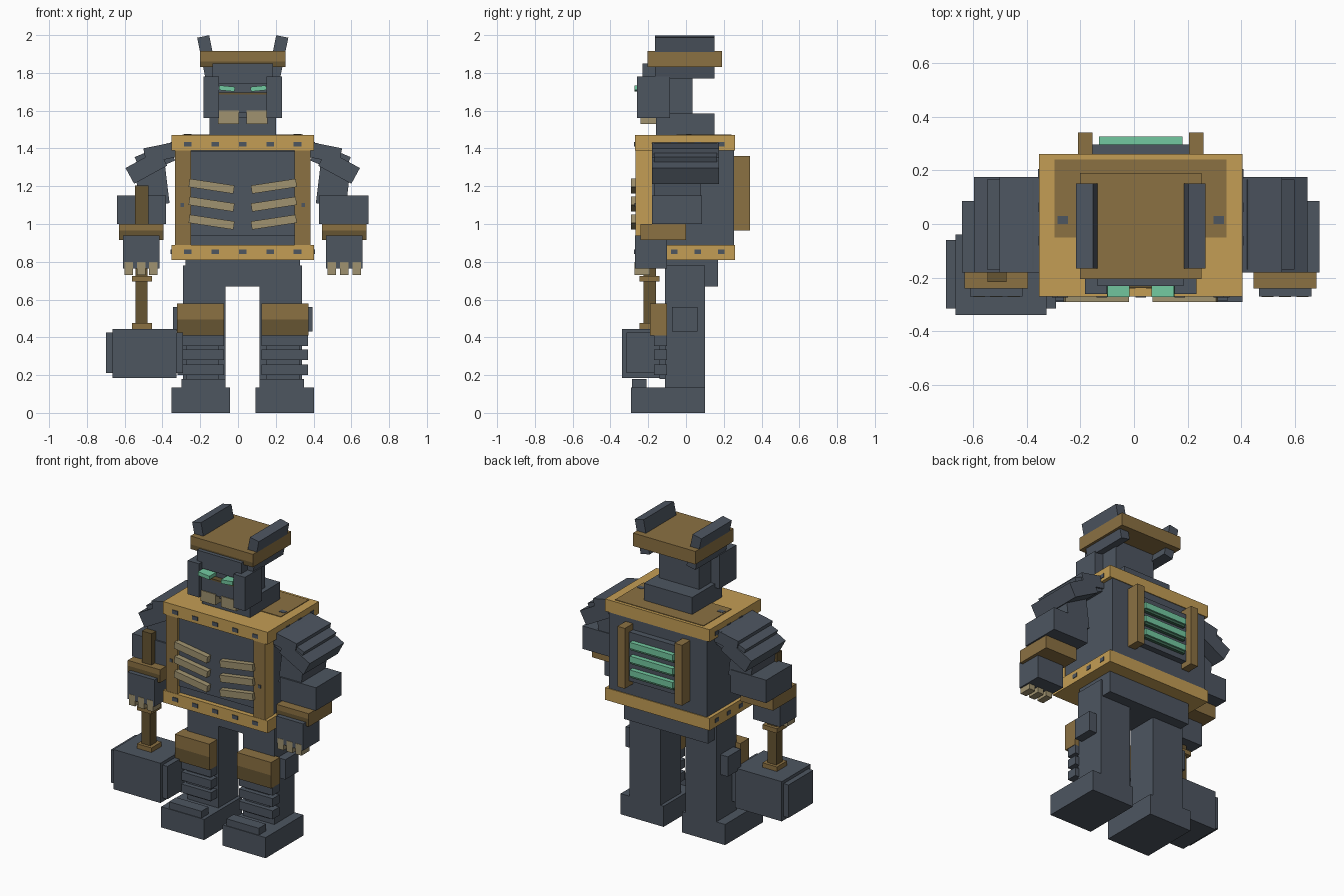
import bpy
import bmesh
from mathutils import Matrix, Vector

if "Cube" in bpy.data.objects:
    bpy.data.objects.remove(bpy.data.objects["Cube"], do_unlink=True)

MID = .025  # the body's plane of symmetry


def material(name, red, green, blue):
    mat = bpy.data.materials.new(name)
    mat.use_nodes = True
    mat.diffuse_color = (red, green, blue, 1)
    shader = next(n for n in mat.node_tree.nodes if n.type == 'BSDF_PRINCIPLED')
    shader.inputs["Base Color"].default_value = (red, green, blue, 1)
    return mat


steel = material("blue_grey_steel", .075, .092, .118)
gold = material("light_gold", .55, .34, .09)
bronze = material("bronze", .26, .165, .055)
umber = material("dark_bronze", .133, .089, .032)
bone = material("bone", .35, .29, .16)
glow = material("glowing_green", .17, .58, .35)
moss = material("dim_green", .05, .15, .09)


def block(name, mat, x, y, z, turn=0, front=None):
    """Box between pairs of limits, turned about its own y axis."""
    lo, hi = Vector((x[0], y[0], z[0])), Vector((x[1], y[1], z[1]))
    bm = bmesh.new()
    bmesh.ops.create_cube(bm, size=1)
    bmesh.ops.scale(bm, vec=hi - lo, verts=bm.verts)
    bmesh.ops.rotate(bm, matrix=Matrix.Rotation(turn, 3, 'Y'), verts=bm.verts)
    mesh = bpy.data.meshes.new(name)
    mesh.materials.append(mat)
    if front:  # a second colour for the face that looks forward
        mesh.materials.append(front)
        bm.normal_update()
        for face in bm.faces:
            face.material_index = int(face.normal.y < -.9)
    bm.to_mesh(mesh)
    bm.free()
    obj = bpy.data.objects.new(name, mesh)
    obj.location = (lo + hi) / 2
    bpy.context.collection.objects.link(obj)
    return obj


def centred(name, mat, half, y, z, **options):
    return block(name, mat, (MID - half, MID + half), y, z, **options)


def pair(name, mat, x, y, z, turn=0, **options):
    """Mirrored boxes; x is measured outwards from the symmetry plane."""
    block("left_" + name, mat, (MID + x[0], MID + x[1]), y, z, turn, **options)
    block("right_" + name, mat, (MID - x[1], MID - x[0]), y, z, -turn, **options)


# Torso: core, gold slabs, corner posts and front panel
centred("torso_core", steel, half=.355, y=(-.24, .255), z=(.83, 1.42))
centred("chest_panel", steel, half=.28, y=(-.255, -.2), z=(.94, 1.385))
for name, bottom in (("top_slab", 1.39), ("bottom_slab", .81)):
    centred(name, gold, half=.378, y=(-.27, .26), z=(bottom, bottom + .08))
centred("top_slab_inlay", bronze, half=.32, y=(-.05, .24), z=(1.465, 1.474))
pair("corner_post", gold, x=(.275, .358), y=(-.268, -.18), z=(.88, 1.4), front=bronze)
pair("post_stud", steel, x=(.31, .33), y=(-.273, -.26), z=(1.09, 1.11))
pair("shoulder_stud", steel, x=(.27, .31), y=(0, .03), z=(1.465, 1.476))

# Dark rivets along the slab edges
for level in (.84, 1.41):
    for step in range(-2, 3):
        centre = MID + step * .145
        block("front_rivet", steel, (centre - .02, centre + .02), (-.274, -.26), (level, level + .025))
    for step in range(3):
        depth = -.08 + step * .125
        pair("side_rivet", steel, (.37, .382), (depth, depth + .035), (level, level + .025))

# Slanted ribs on the chest
for level in (1.2, 1.105, 1.01):
    pair("rib", bone, x=(.045, .285), y=(-.29, -.25), z=(level - .022, level + .022), turn=-.15)

# Back vent with glowing slats between two posts
centred("vent_box", steel, half=.18, y=(.25, .295), z=(1, 1.32))
pair("vent_post", bronze, x=(.18, .234), y=(.25, .34), z=(.965, 1.36))
for level in (1.07, 1.16, 1.25):
    centred("vent_slat", glow, half=.155, y=(.29, .325), z=(level - .02, level + .02))
    centred("vent_slat_shade", moss, half=.155, y=(.29, .315), z=(level - .035, level - .02))

# Neck and head
centred("neck", steel, half=.175, y=(-.16, .15), z=(1.46, 1.585))
centred("skull", steel, half=.145, y=(-.2, .035), z=(1.56, 1.84))
centred("brow", steel, half=.16, y=(-.23, -.1), z=(1.74, 1.85))
centred("face_plate", steel, half=.135, y=(-.235, -.1), z=(1.59, 1.69))
centred("eye_groove", umber, half=.13, y=(-.238, -.19), z=(1.685, 1.695))
pair("cheek", steel, x=(.125, .207), y=(-.26, -.085), z=(1.56, 1.78))
pair("eye", glow, x=(.042, .125), y=(-.272, -.19), z=(1.705, 1.73), turn=-.1)
pair("jaw_tooth", bone, x=(.02, .13), y=(-.24, -.15), z=(1.53, 1.6))
centred("cap", bronze, half=.226, y=(-.205, .19), z=(1.86, 1.915))
centred("cap_rim", bronze, half=.226, y=(-.205, .19), z=(1.83, 1.86), front=umber)
pair("ear", steel, x=(.155, .22), y=(-.165, .15), z=(1.775, 1.995), turn=.2)

# Arms: fanned shoulder plates, elbow, cuff and hand
pair("shoulder_plate_upper", steel, x=(.33, .52), y=(-.18, .175), z=(1.34, 1.42), turn=.2)
pair("shoulder_plate_middle", steel, x=(.37, .56), y=(-.17, .165), z=(1.295, 1.395), turn=.4)
pair("shoulder_plate_lower", steel, x=(.41, .61), y=(-.18, .175), z=(1.255, 1.35), turn=.5)
pair("upper_arm", steel, x=(.4, .56), y=(-.17, .08), z=(1.1, 1.32), turn=.12)
pair("elbow", steel, x=(.405, .665), y=(-.18, .085), z=(1, 1.15))
pair("cuff", bronze, x=(.42, .655), y=(-.24, 0), z=(.965, 1))
pair("cuff_rim", bronze, x=(.42, .655), y=(-.24, 0), z=(.915, .965), front=umber)
pair("hand", steel, x=(.44, .635), y=(-.27, -.1), z=(.765, .94))
for finger in range(3):
    inner = .45 + finger * .065
    pair("finger", bone, x=(inner, inner + .045), y=(-.272, -.19), z=(.73, .8))

# Hammer held in the right hand
block("hammer_shaft", umber, (-.542, -.478), (-.225, -.16), (.44, .9))
block("hammer_grip_end", umber, (-.545, -.475), (-.215, -.16), (.95, 1.205))
for name, level in (("upper_collar", .695), ("lower_collar", .445)):
    block(name, bronze, (-.56, -.455), (-.245, -.14), (level, level + .03))
block("hammer_head", steel, (-.665, -.325), (-.338, -.04), (.185, .445))
block("hammer_face", steel, (-.7, -.29), (-.315, -.06), (.21, .425))

# Pelvis and legs
centred("pelvis", steel, half=.303, y=(-.11, .17), z=(.67, .82))
pair("leg", steel, x=(.09, .315), y=(-.11, .1), z=(.1, .78))
pair("shin", steel, x=(.125, .3), y=(-.14, -.1), z=(.18, .45))
pair("knee_pad", bronze, x=(.1, .348), y=(-.19, -.1), z=(.495, .58))
pair("knee_pad_lower", bronze, x=(.1, .348), y=(-.19, -.1), z=(.41, .495), front=umber)
pair("thigh_plate", steel, x=(.3, .37), y=(-.075, .06), z=(.43, .56))
for level in (.2, .28, .355):
    pair("shin_ring", steel, x=(.1, .345), y=(-.17, -.1), z=(level, level + .055))
pair("foot", steel, x=(.067, .378), y=(-.29, .1), z=(0, .135))
pair("toe_plate", steel, x=(.09, .325), y=(-.285, -.21), z=(.13, .18))
